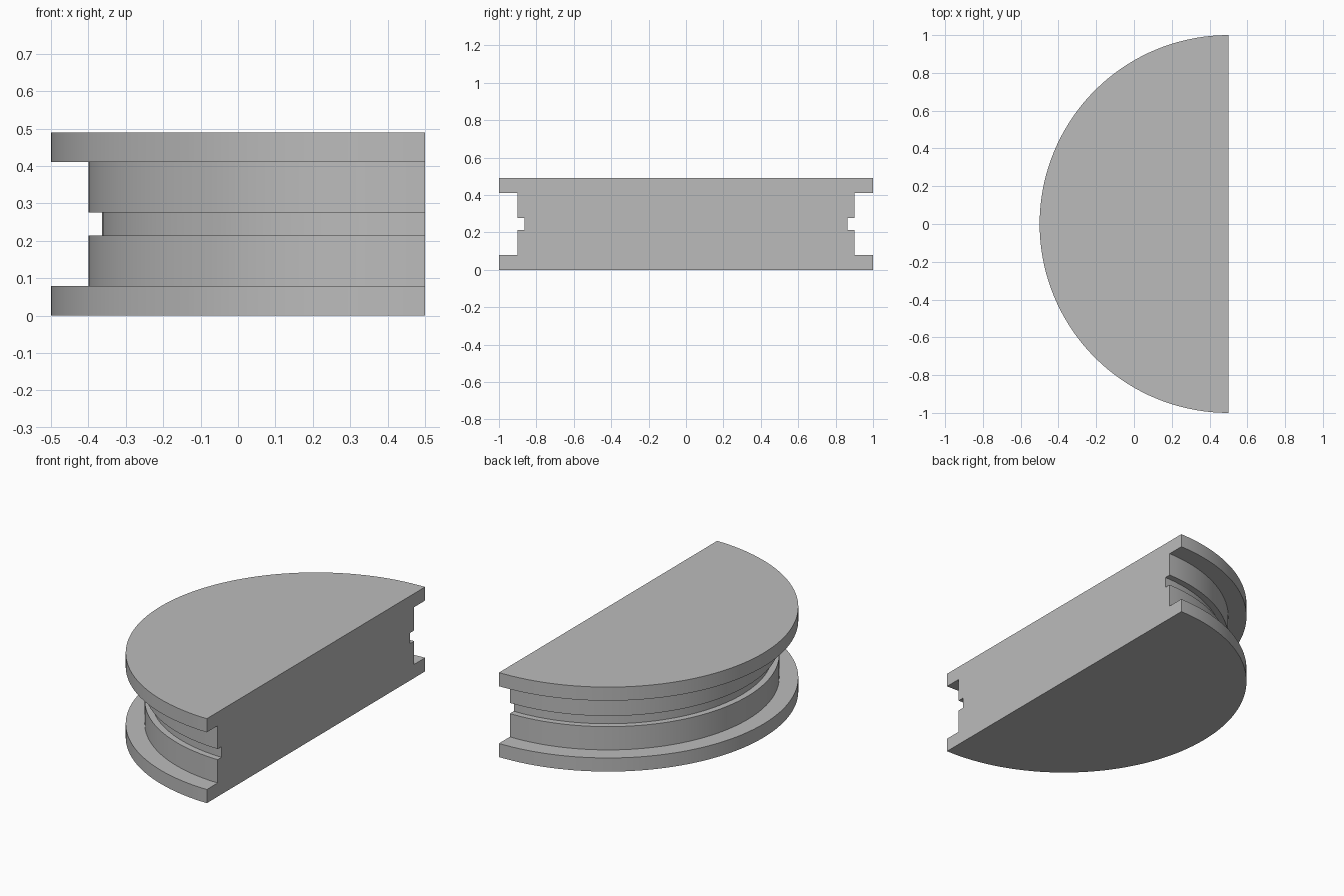
import bpy, bmesh, math
from mathutils import Vector

cube = bpy.data.objects.get("Cube")
if cube:
    bpy.data.objects.remove(cube, do_unlink=True)

# Plain grey material
grey = bpy.data.materials.new("plain_grey")
grey.use_nodes = True
colour = (0.5, 0.5, 0.5, 1)
grey.diffuse_color = colour
grey.node_tree.nodes["Principled BSDF"].inputs["Base Color"].default_value = colour

# Half of the stepped profile (radius, height), mirrored about mid height
HEIGHT = 0.49
AXIS_X = 0.5
lower = [(0, 0), (1, 0), (1, 0.079), (0.9, 0.079), (0.9, 0.214), (0.864, 0.214)]
profile = lower + [(r, HEIGHT - z) for r, z in reversed(lower)]

# Spin the profile half a turn around the axis
bm = bmesh.new()
verts = [bm.verts.new((AXIS_X, -r, z)) for r, z in profile]
edges = [bm.edges.new(pair) for pair in zip(verts, verts[1:])]
bmesh.ops.spin(bm, geom=verts + edges, cent=Vector((AXIS_X, 0, 0)),
               axis=Vector((0, 0, 1)), angle=-math.pi, steps=72)
bmesh.ops.remove_doubles(bm, verts=bm.verts, dist=0.0001)

# Close the flat cut side
rim = [e for e in bm.edges if e.is_boundary]
bmesh.ops.contextual_create(bm, geom=rim)
bmesh.ops.recalc_face_normals(bm, faces=bm.faces)

mesh = bpy.data.meshes.new("half_spool")
bm.to_mesh(mesh)
bm.free()
mesh.materials.append(grey)
spool = bpy.data.objects.new("half_spool", mesh)
bpy.context.collection.objects.link(spool)

# Smooth curved walls, sharp steps
bpy.ops.object.select_all(action='DESELECT')
spool.select_set(True)
bpy.context.view_layer.objects.active = spool
bpy.ops.object.shade_smooth_by_angle(angle=math.radians(30))
